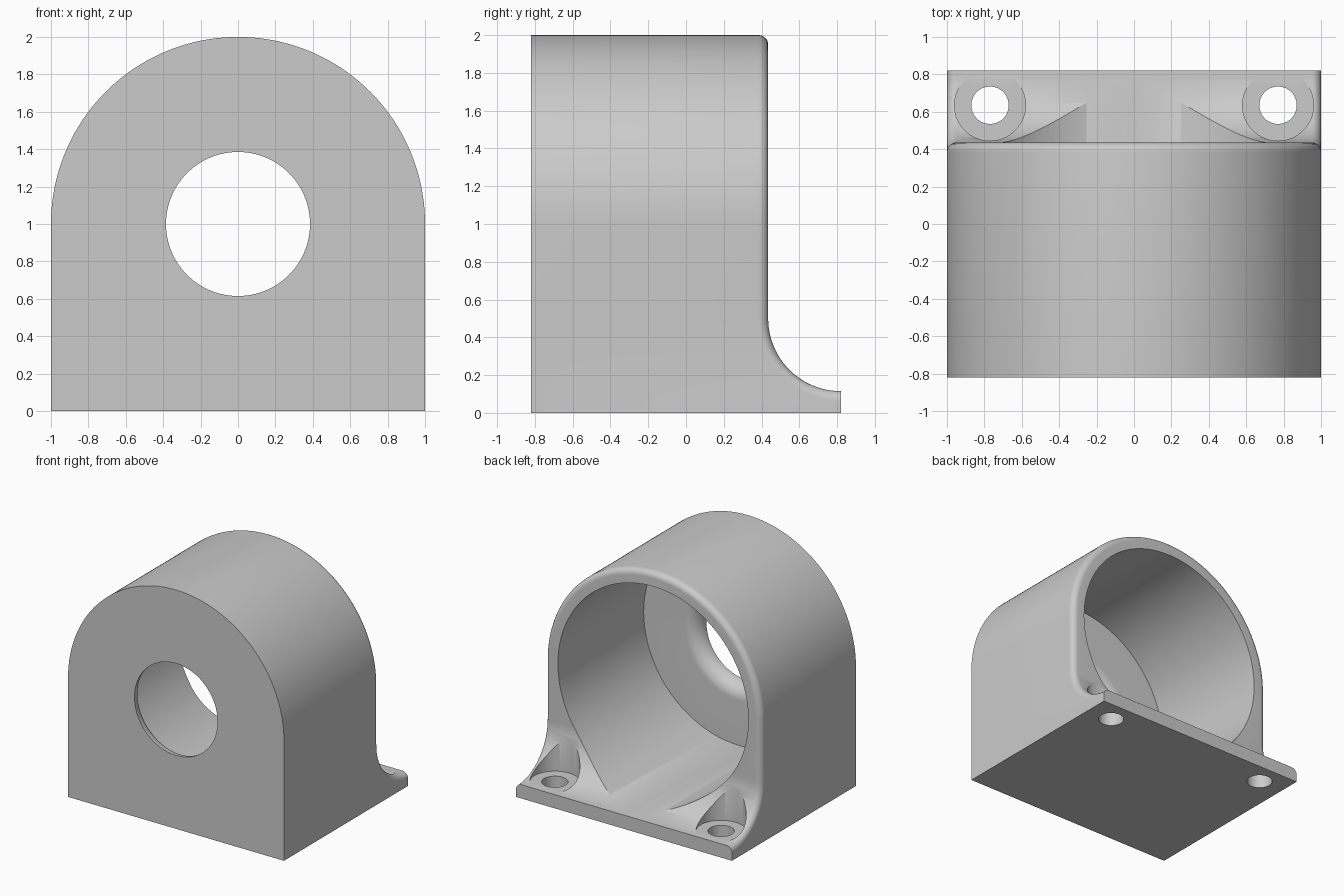
import bpy, bmesh, math
from mathutils import Matrix

cube = bpy.data.objects.get("Cube")
if cube:
    bpy.data.objects.remove(cube, do_unlink=True)

grey = bpy.data.materials.new("light_grey")
grey.use_nodes = True
colour = (0.6, 0.6, 0.6, 1)
grey.diffuse_color = colour
grey.node_tree.nodes["Principled BSDF"].inputs["Base Color"].default_value = colour

FRONT, FACE, END = -0.82, 0.435, 0.82   # front face, rear face, flange end
FILLET = END - FACE
LIP = 0.115                             # flange thickness
ROUND = 0.05                            # rear edge rounding


def make_object(name, bm):
    bmesh.ops.recalc_face_normals(bm, faces=bm.faces)
    mesh = bpy.data.meshes.new(name)
    bm.to_mesh(mesh)
    bm.free()
    obj = bpy.data.objects.new(name, mesh)
    bpy.context.collection.objects.link(obj)
    mesh.materials.append(grey)
    return obj


def lathe(name, profile, matrix, steps):
    """Closed solid from (radius, height) points turned about local z."""
    bm = bmesh.new()
    rings = [[bm.verts.new((r * math.cos(math.tau * i / steps),
                            r * math.sin(math.tau * i / steps), h))
              for i in range(steps)] for r, h in profile]
    for a, b in zip(rings, rings[1:]):
        for i in range(steps):
            j = (i + 1) % steps
            bm.faces.new((a[i], a[j], b[j], b[i]))
    bm.faces.new(rings[0])
    bm.faces.new(rings[-1])
    bm.transform(matrix)
    obj = make_object(name, bm)
    obj.hide_render = True
    return obj


def outline(d, t):
    """Rear outline, inset sideways by d and sunk below the rear surface by t."""
    side = [(END, 0)]
    for i in range(25):
        a = math.pi / 2 * i / 24
        reach = FILLET + t
        side.append((END - reach * math.sin(a), LIP + FILLET - reach * math.cos(a)))
    pts = [(1 - d, y, z) for y, z in side]
    for i in range(129):
        a = math.pi * i / 128
        pts.append(((1 - d) * math.cos(a), FACE - t, 1 + (1 - d) * math.sin(a)))
    pts += [(d - 1, y, z) for y, z in reversed(side)]
    return pts


# Arched body with the curved flange and rounded rear edge
bm = bmesh.new()
levels = [math.pi / 2 * k / 8 for k in range(9)]
rows = [outline(ROUND * (1 - math.cos(a)), ROUND * (1 - math.sin(a))) for a in levels]
rows.insert(0, [(x, FRONT, z) for x, y, z in rows[0]])
grid = [[bm.verts.new(p) for p in row] for row in rows]
count = len(grid[0])
for a, b in zip(grid, grid[1:]):
    for j in range(count - 1):
        bm.faces.new((a[j], a[j + 1], b[j + 1], b[j]))
last = grid[-1]
for j in range(count // 2):
    quad = [last[j], last[j + 1], last[-2 - j], last[-1 - j]]
    bm.faces.new(list(dict.fromkeys(quad)))
bm.faces.new(grid[0])
bm.faces.new([row[0] for row in grid] + [row[-1] for row in reversed(grid)])
body = make_object("arched_housing", bm)

# Main bore with a softened inner edge around the front opening
HOLE, BORE, WALL = 0.385, 0.882, 0.12
bore_profile = [(HOLE, FRONT - 0.1)]
for i in range(13):
    a = math.pi / 2 * i / 12
    bore_profile.append((HOLE + WALL * (1 - math.cos(a)), FRONT + WALL * math.sin(a)))
bore_profile += [(BORE, FRONT + WALL), (BORE, 1.1)]
along_y = Matrix.Translation((0, 0, 1)) @ Matrix.Rotation(-math.pi / 2, 4, "X")
cutters = [lathe("bore_cutter", bore_profile, along_y, 128)]

# Screw holes with spot-faced seats
screw_profile = [(0.1, -0.1), (0.1, 0.118), (0.19, 0.118), (0.19, 0.7)]
for x in (-0.77, 0.77):
    cutters.append(lathe("screw_cutter", screw_profile,
                         Matrix.Translation((x, 0.635, 0)), 64))

bpy.ops.object.select_all(action="DESELECT")
bpy.context.view_layer.objects.active = body
body.select_set(True)
for cutter in cutters:
    cut = body.modifiers.new(cutter.name, "BOOLEAN")
    cut.operation = "DIFFERENCE"
    cut.solver = "EXACT"
    cut.object = cutter
    bpy.ops.object.modifier_apply(modifier=cut.name)
    bpy.data.objects.remove(cutter, do_unlink=True)
bpy.ops.object.shade_smooth_by_angle(angle=math.radians(30))
